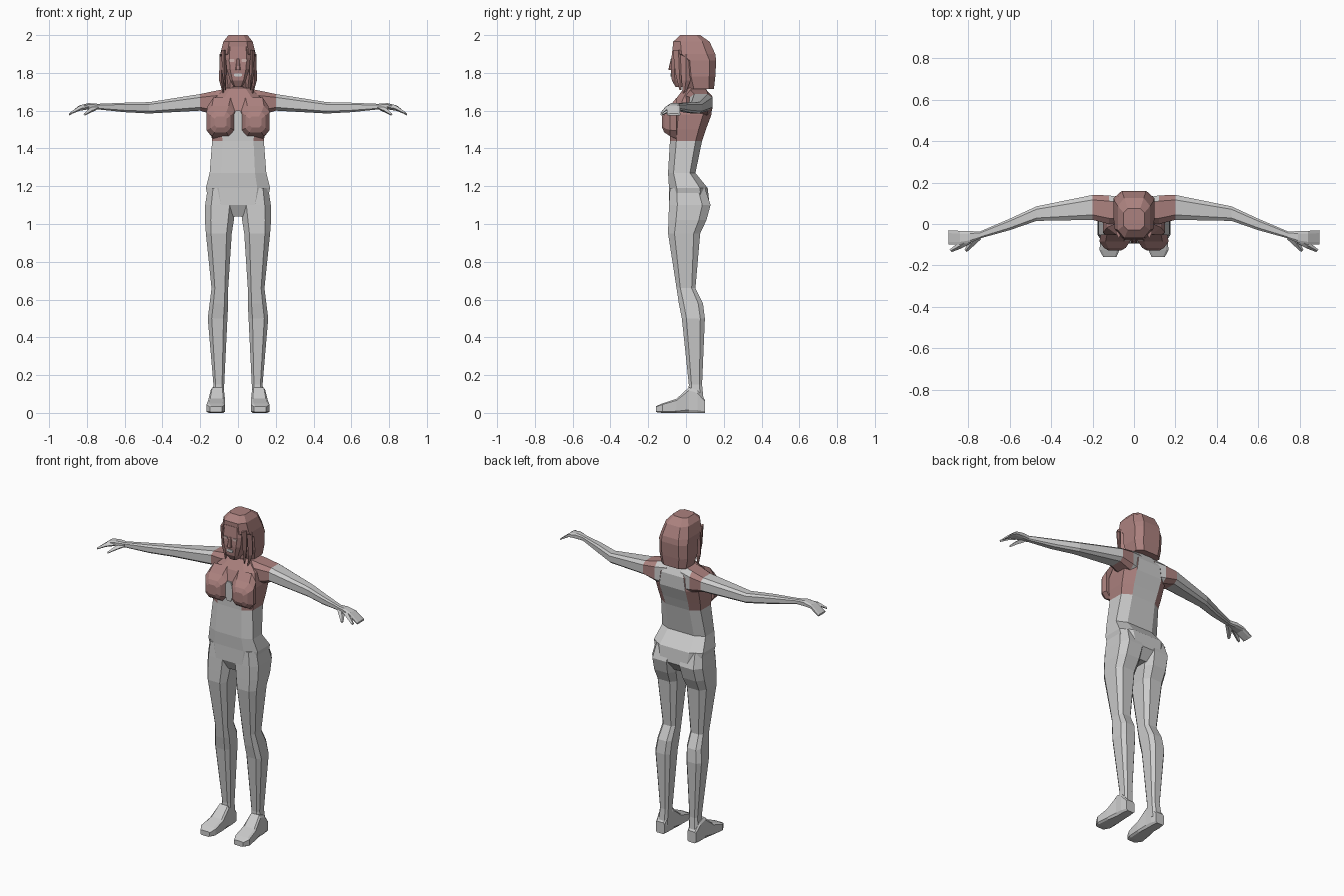
import bpy, bmesh
from mathutils import Vector

if "Cube" in bpy.data.objects:
    bpy.data.objects.remove(bpy.data.objects["Cube"])


def material(name, red, green, blue):
    made = bpy.data.materials.new(name)
    made.use_nodes = True
    made.diffuse_color = (red, green, blue, 1)
    shader = made.node_tree.nodes["Principled BSDF"]
    shader.inputs["Base Color"].default_value = made.diffuse_color
    return made


grey = material("body grey", red=.6, green=.6, blue=.6)
brown = material("dusty brown", red=.41, green=.22, blue=.21)
pale = material("pale eye pink", red=.62, green=.45, blue=.43)

# The names of the section edges across each axis
EDGES = {"x": ("front", "back", "bottom", "top"),
         "y": ("inner", "outer", "bottom", "top"),
         "z": ("inner", "outer", "front", "back")}


def octagon(section, corner):
    """Cut-cornered rectangle across the axis named first in the section."""
    axis = next(iter(section))
    if "half" in section:
        section = dict(section, inner=-section["half"], outer=section["half"])
    left, right, low, high = (section[edge] for edge in EDGES[axis])
    du, dv = corner * (right - left), corner * (high - low)
    outline = [(left + du, low), (right - du, low), (right, low + dv), (right, high - dv),
               (right - du, high), (left + du, high), (left, high - dv), (left, low + dv)]
    points = []
    for u, v in outline:
        point = [u, v]
        point.insert("xyz".index(axis), section[axis])
        points.append(point)
    return points


def skin(name, rings, colours, rule=None, mirror=False):
    """Join rings into a closed mesh; the rule picks a colour index for each face."""
    bm = bmesh.new()
    loops = [[bm.verts.new(point) for point in ring] for ring in rings]
    for lower, upper in zip(loops, loops[1:]):
        for i in range(len(lower)):
            bm.faces.new((lower[i - 1], lower[i], upper[i], upper[i - 1]))
    bm.faces.new(loops[0])
    bm.faces.new(loops[-1])
    bmesh.ops.recalc_face_normals(bm, faces=bm.faces)
    bm.normal_update()
    if rule:
        for face in bm.faces:
            face.material_index = rule(face.calc_center_median(), face.normal)
    mesh = bpy.data.meshes.new(name)
    bm.to_mesh(mesh)
    bm.free()
    for colour in colours:
        mesh.materials.append(colour)
    part = bpy.data.objects.new(name, mesh)
    bpy.context.collection.objects.link(part)
    if mirror:
        part.modifiers.new("Mirror", "MIRROR").use_mirror_merge = False


def loft(name, sections, colours, rule=None, mirror=False, corner=.2):
    rings = [octagon(section, corner) for section in sections]
    skin(name, rings, colours, rule, mirror)


def taper(name, path, radii, colour, across):
    """Mirrored four-sided strand along a path, square to two given directions."""
    rings = []
    for centre, radius in zip(path, radii):
        sides = [Vector(direction) * radius for direction in across]
        rings.append([Vector(centre) + offset for offset in
                      (sides[0], sides[1], -sides[0], -sides[1])])
    skin(name, rings, [colour], mirror=True)


def plate(name, front, colour, mirror=False, **edges):
    """Thin painted detail on a front face."""
    loft(name, [dict(y=front, **edges), dict(y=front + .009, **edges)],
         [colour], mirror=mirror)


# Torso: grey belly and back panel, brown chest and sides
def torso_rule(centre, normal):
    belly = centre.z < 1.45 or (centre.z < 1.5 and normal.y < -.9)
    back_panel = normal.y > .5 and abs(centre.x) < .03
    return 0 if belly or back_panel else 1


loft("torso", [
    dict(z=1.04, half=.05, front=-.06, back=.08),
    dict(z=1.1, half=.15, front=-.09, back=.125),
    dict(z=1.19, half=.17, front=-.09, back=.115),
    dict(z=1.27, half=.15, front=-.095, back=.05),
    dict(z=1.44, half=.137, front=-.085, back=.085),
    dict(z=1.5, half=.145, front=-.085, back=.105),
    dict(z=1.58, half=.15, front=-.085, back=.135),
    dict(z=1.66, half=.13, front=-.055, back=.135),
    dict(z=1.72, half=.065, front=-.01, back=.105),
], [grey, brown], torso_rule)

loft("bust", [
    dict(y=-.05, inner=.01, outer=.16, bottom=1.45, top=1.67),
    dict(y=-.085, inner=.02, outer=.167, bottom=1.465, top=1.625),
    dict(y=-.115, inner=.04, outer=.145, bottom=1.485, top=1.595),
    dict(y=-.127, inner=.06, outer=.125, bottom=1.51, top=1.57),
], [brown], mirror=True)

plate("chest_panel", front=-.092, colour=grey, half=.022, bottom=1.48, top=1.6)

loft("neck", [
    dict(z=1.66, half=.06, front=-.03, back=.1),
    dict(z=1.7, half=.045, front=-.01, back=.085),
    dict(z=1.8, half=.04, front=-.015, back=.075),
], [brown])


# Arms: brown shoulder, grey from the upper arm out
def arm_rule(centre, normal):
    back_panel = centre.x < .11 and normal.y > .7
    return 0 if centre.x > .2 or back_panel else 1


loft("arm", [
    dict(x=.05, front=0, back=.125, bottom=1.56, top=1.718),
    dict(x=.12, front=0, back=.138, bottom=1.575, top=1.705),
    dict(x=.2, front=.02, back=.14, bottom=1.6, top=1.688),
    dict(x=.47, front=.015, back=.085, bottom=1.585, top=1.645),
    dict(x=.6, front=-.03, back=.025, bottom=1.592, top=1.642),
    dict(x=.745, front=-.07, back=-.037, bottom=1.607, top=1.636),
], [grey, brown], arm_rule, mirror=True)

loft("hand", [
    dict(x=.74, front=-.07, back=-.037, bottom=1.606, top=1.636),
    dict(x=.79, front=-.09, back=-.034, bottom=1.606, top=1.64),
    dict(x=.84, front=-.1, back=-.033, bottom=1.605, top=1.628),
    dict(x=.895, front=-.1, back=-.03, bottom=1.574, top=1.584),
], [grey], mirror=True)

digit_sides = [(.7, .7, 0), (0, 0, .8)]
taper("thumb", path=[(.75, -.06, 1.617), (.785, -.095, 1.6), (.812, -.13, 1.58)],
      radii=[.018, .016, .008], colour=grey, across=digit_sides)
taper("finger", path=[(.8, -.08, 1.62), (.84, -.105, 1.612), (.885, -.13, 1.587)],
      radii=[.018, .016, .008], colour=grey, across=digit_sides)

# Legs and feet
loft("leg", [
    dict(z=1.19, inner=.02, outer=.16, front=-.085, back=.1),
    dict(z=1.1, inner=.012, outer=.174, front=-.09, back=.13),
    dict(z=1.02, inner=.022, outer=.175, front=-.093, back=.108),
    dict(z=.95, inner=.033, outer=.17, front=-.095, back=.075),
    dict(z=.66, inner=.052, outer=.14, front=-.05, back=.05),
    dict(z=.58, inner=.052, outer=.15, front=-.038, back=.09),
    dict(z=.5, inner=.056, outer=.16, front=-.022, back=.1),
    dict(z=.15, inner=.073, outer=.13, front=.015, back=.085),
    dict(z=.05, inner=.075, outer=.14, front=.01, back=.095),
], [grey], mirror=True)

loft("foot", [
    dict(y=.1, inner=.08, outer=.138, bottom=0, top=.07),
    dict(y=.06, inner=.075, outer=.145, bottom=0, top=.12),
    dict(y=.015, inner=.074, outer=.145, bottom=0, top=.135),
    dict(y=-.05, inner=.068, outer=.158, bottom=0, top=.075),
    dict(y=-.125, inner=.07, outer=.167, bottom=0, top=.05),
    dict(y=-.16, inner=.085, outer=.148, bottom=.004, top=.035),
], [grey], mirror=True, corner=.12)

# Head and face
loft("face", [
    dict(z=1.725, half=.022, front=-.055, back=0),
    dict(z=1.76, half=.042, front=-.075, back=.03),
    dict(z=1.82, half=.06, front=-.08, back=.05),
    dict(z=1.88, half=.066, front=-.077, back=.05),
    dict(z=1.94, half=.06, front=-.07, back=.05),
], [brown], corner=.15)
loft("nose", [
    dict(z=1.815, half=.014, front=-.094, back=-.07),
    dict(z=1.875, half=.006, front=-.08, back=-.07),
], [brown])
plate("eye", front=-.082, colour=pale, mirror=True,
      inner=.018, outer=.047, bottom=1.858, top=1.873)
plate("mouth", front=-.083, colour=grey, half=.02, bottom=1.78, top=1.798)

# Hair: swept helmet with hanging locks
loft("hair", [
    dict(z=1.715, half=.085, front=.015, back=.148),
    dict(z=1.78, half=.098, front=-.005, back=.155),
    dict(z=1.865, half=.098, front=-.015, back=.16),
    dict(z=1.9, half=.094, front=-.068, back=.155),
    dict(z=1.965, half=.078, front=-.068, back=.125),
    dict(z=2, half=.05, front=-.03, back=.075),
], [brown])
lock_sides = [(.5, 0, 0), (0, 1, 0)]
taper("front_lock", path=[(.066, -.03, 1.71), (.073, -.035, 1.8), (.073, -.04, 1.92)],
      radii=[.005, .022, .03], colour=brown, across=lock_sides)
taper("side_lock", path=[(.076, -.01, 1.685), (.088, 0, 1.76), (.083, 0, 1.9)],
      radii=[.005, .024, .03], colour=brown, across=lock_sides)
